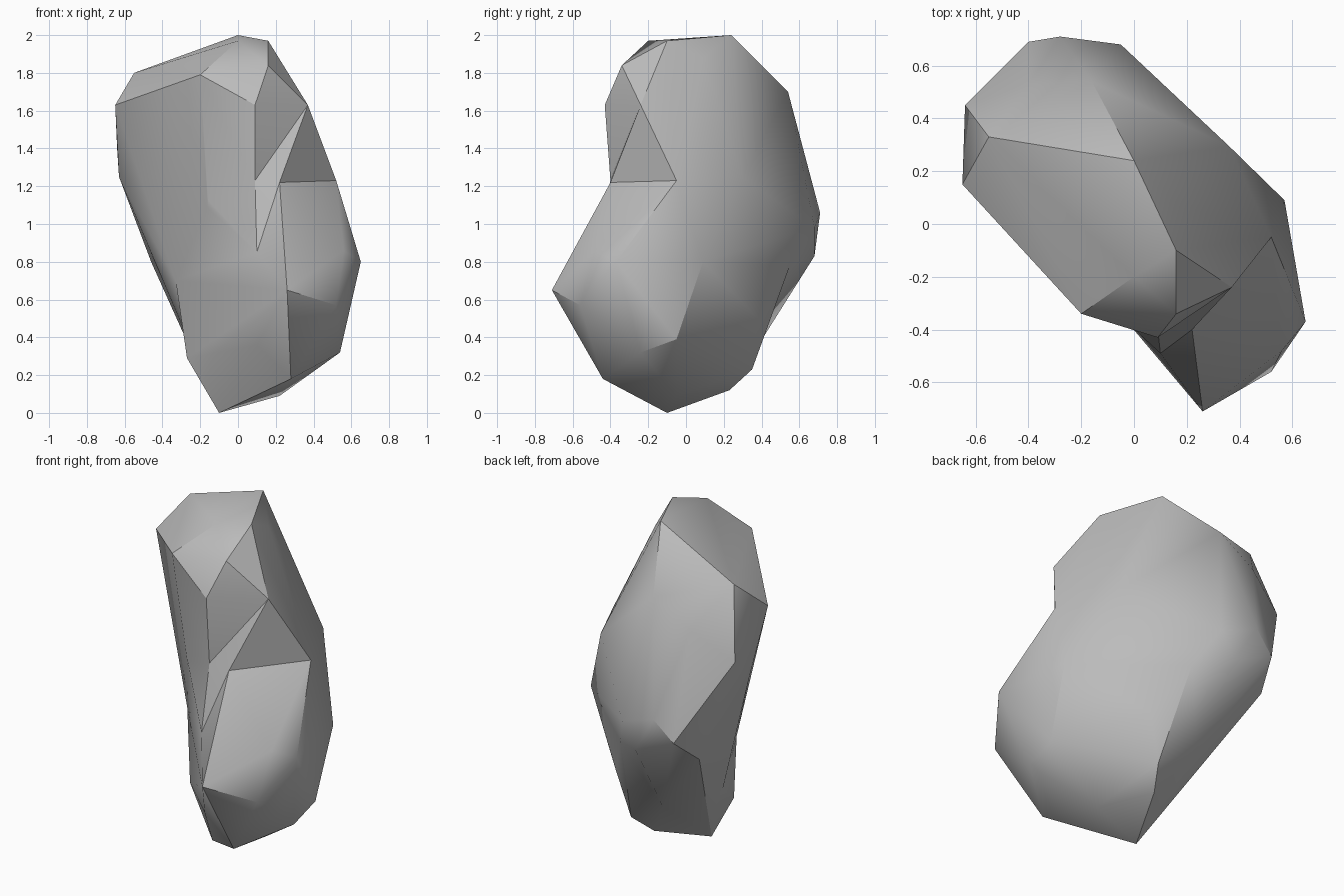
import bpy, bmesh, math

if "Cube" in bpy.data.objects:
    bpy.data.objects.remove(bpy.data.objects["Cube"])

# Corner points of the boulder, grouped by region
crown = [(0, .24, 2), (.16, -.10, 1.97), (0, -.20, 1.97), (-.20, -.34, 1.79), (.16, -.34, 1.84),
         (.09, -.43, 1.63), (-.55, .33, 1.80), (-.16, .54, 1.70), (-.40, .53, 1.56), (.09, -.40, 1.23),
         (.37, -.24, 1.63), (-.65, .15, 1.63), (.14, .09, 1.88)]
back_bulge = [(-.28, .71, 1.06), (-.40, .69, .94), (-.05, .68, .98), (-.14, .68, .83),
              (-.64, .45, 1.40), (-.63, .30, 1.25), (-.46, .53, .80), (.36, .295, 1.25)]
core = [(.52, -.05, 1.23), (.57, .09, .80), (.05, .55, .78), (-.12, .39, .37), (-.33, -.01, .70),
        (-.10, -.10, 0), (.22, -.05, .09)]
front_bulge = [(.65, -.37, .80), (.56, -.48, .86), (.52, -.56, .57), (.26, -.71, .65), (.22, -.40, 1.22),
               (.10, -.49, .85), (.28, -.44, .18), (.54, -.24, .32), (.55, -.05, .39), (-.27, -.07, .29),
               (.10, -.46, .36)]
back_foot = [(.20, .38, .50), (.12, .35, .23), (.05, .23, .12)]
# Saddle joining the two lobes at the front
neck = [(.09, -.40, 1.23), (.37, -.24, 1.63), (.22, -.40, 1.22), (.10, -.49, .85), (.52, -.05, 1.23),
        (-.33, -.01, .70), (.05, .50, .90), (-.60, .15, 1.60)]

stone = bpy.data.materials.new("grey_stone")
stone.diffuse_color = (.5, .5, .5, 1)
stone.use_nodes = True
stone.node_tree.nodes["Principled BSDF"].inputs["Base Color"].default_value = stone.diffuse_color


def faceted_lobe(name, points):
    """Convex faceted lump around a set of corner points."""
    bm = bmesh.new()
    for p in points:
        bm.verts.new(p)
    bmesh.ops.convex_hull(bm, input=bm.verts)
    bmesh.ops.delete(bm, geom=[v for v in bm.verts if not v.link_faces], context='VERTS')
    bmesh.ops.recalc_face_normals(bm, faces=bm.faces)
    mesh = bpy.data.meshes.new(name)
    bm.to_mesh(mesh)
    bm.free()
    mesh.materials.append(stone)
    obj = bpy.data.objects.new(name, mesh)
    bpy.context.collection.objects.link(obj)
    return obj


# Tall upper lobe, neck and lower lobe, fused so the notches between them stay
boulder = faceted_lobe("boulder", crown + back_bulge + core)
bpy.context.view_layer.objects.active = boulder
boulder.select_set(True)
for part, points in (("lower_lobe", core + front_bulge + back_foot), ("neck", neck)):
    lobe = faceted_lobe(part, points)
    fuse = boulder.modifiers.new("fuse", 'BOOLEAN')
    fuse.operation, fuse.solver, fuse.object = 'UNION', 'EXACT', lobe
    bpy.ops.object.modifier_apply(modifier="fuse")
    bpy.data.objects.remove(lobe)

# Soft facets with crisp ridges
bpy.ops.object.shade_smooth_by_angle(angle=math.radians(30))
